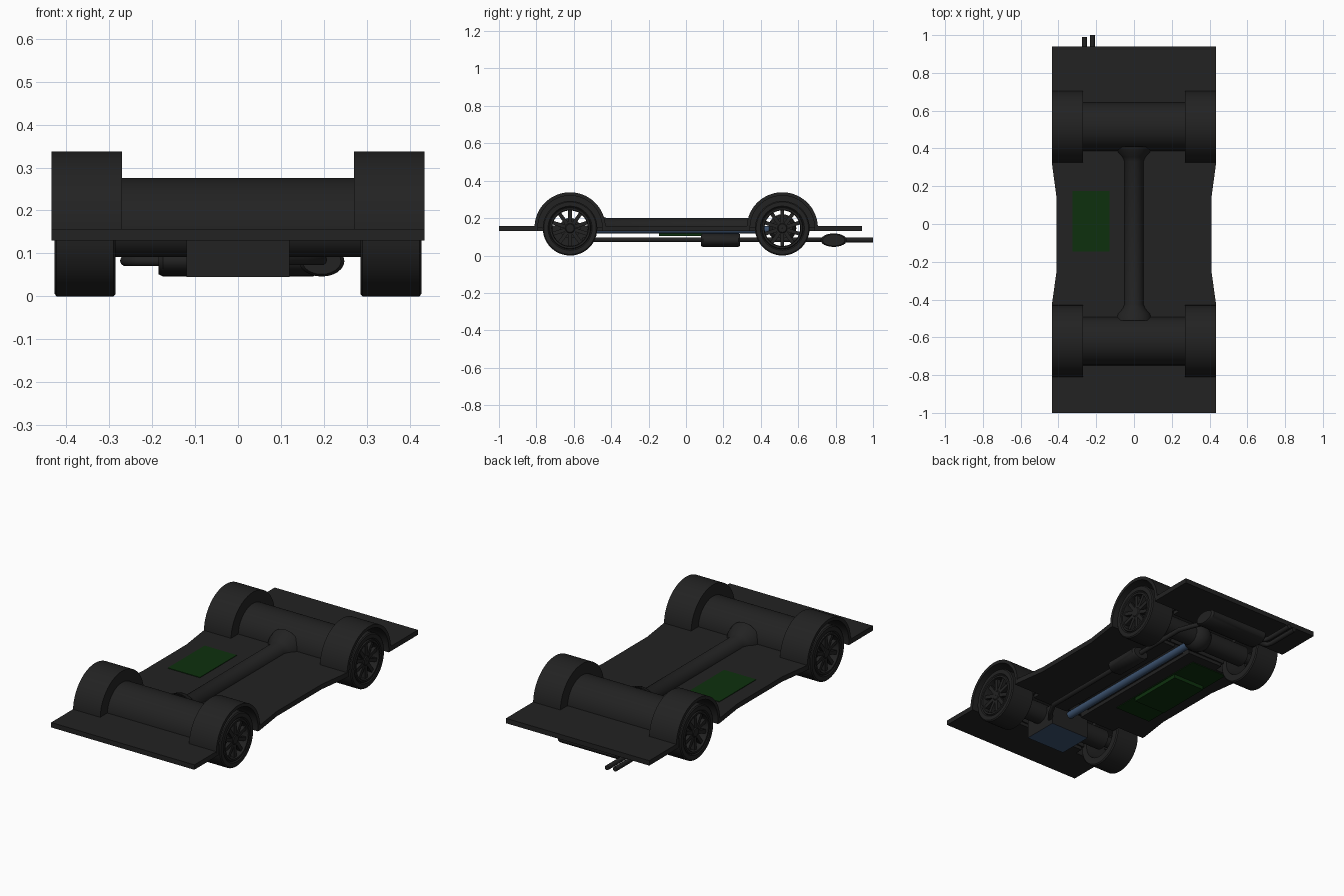
import bpy, bmesh, math
from mathutils import Matrix, Vector

if "Cube" in bpy.data.objects:
    bpy.data.objects.remove(bpy.data.objects["Cube"], do_unlink=True)


def material(name, rgb):
    m = bpy.data.materials.new(name)
    m.use_nodes = True
    m.diffuse_color = (*rgb, 1)
    bsdf = m.node_tree.nodes["Principled BSDF"]
    bsdf.inputs["Base Color"].default_value = (*rgb, 1)
    bsdf.inputs["Roughness"].default_value = 0.8
    return m


DARK = material("charcoal", (0.016, 0.016, 0.016))
GREEN = material("dark green", (0.004, 0.03, 0.004))
BLUE = material("steel blue", (0.045, 0.085, 0.16))


def finish(name, bm, mat, smooth=False):
    bmesh.ops.remove_doubles(bm, verts=bm.verts, dist=1e-5)
    bmesh.ops.recalc_face_normals(bm, faces=bm.faces)
    me = bpy.data.meshes.new(name)
    bm.to_mesh(me)
    bm.free()
    me.materials.append(mat)
    ob = bpy.data.objects.new(name, me)
    bpy.context.collection.objects.link(ob)
    if smooth:
        bpy.ops.object.select_all(action='DESELECT')
        ob.select_set(True)
        bpy.context.view_layer.objects.active = ob
        bpy.ops.object.shade_smooth_by_angle(angle=math.radians(35))
    return ob


def add_box(bm, lo, hi, matrix=Matrix()):
    lo, hi = Vector(lo), Vector(hi)
    m = matrix @ Matrix.Translation((lo + hi) / 2) @ Matrix.Diagonal((*(hi - lo), 1))
    bmesh.ops.create_cube(bm, size=1, matrix=m)


def box(name, lo, hi, mat):
    bm = bmesh.new()
    add_box(bm, lo, hi)
    return finish(name, bm, mat)


def slab(name, outline, z0, z1, mat):
    bm = bmesh.new()
    face = bm.faces.new([bm.verts.new((x, y, z0)) for x, y in outline])
    up = bmesh.ops.extrude_face_region(bm, geom=[face])["geom"]
    bmesh.ops.translate(bm, vec=(0, 0, z1 - z0),
                        verts=[v for v in up if isinstance(v, bmesh.types.BMVert)])
    return finish(name, bm, mat)


def loft(name, rings, mat, closed):
    """Skin closed rings of points; closed joins the last ring to the first."""
    bm = bmesh.new()
    loops = [[bm.verts.new(p) for p in ring] for ring in rings]
    pairs = list(zip(loops, loops[1:] + loops[:1]))
    for a, b in pairs if closed else pairs[:-1]:
        for i in range(len(a)):
            j = (i + 1) % len(a)
            bm.faces.new((a[i], a[j], b[j], b[i]))
    if not closed:
        bm.faces.new(loops[0])
        bm.faces.new(loops[-1])
    return finish(name, bm, mat, True)


def lathe(name, profile, cy, cz, n=48, half=False):
    """Spin a closed (x, radius) profile round an axis along x."""
    span = math.pi if half else 2 * math.pi
    rings = []
    for k in range(n + half):
        a = span * k / n
        rings.append([(x, cy + r * math.cos(a), cz + r * math.sin(a)) for x, r in profile])
    return loft(name, rings, DARK, not half)


def pipe(name, points, radius):
    cu = bpy.data.curves.new(name, 'CURVE')
    cu.dimensions = '3D'
    cu.bevel_depth = radius
    cu.bevel_resolution = 3
    cu.use_fill_caps = True
    sp = cu.splines.new('POLY')
    sp.points.add(len(points) - 1)
    for p, co in zip(sp.points, points):
        p.co = (*co, 1)
    cu.materials.append(DARK)
    bpy.context.collection.objects.link(bpy.data.objects.new(name, cu))


def ellipse(centre, u, v, n=24):
    c, u, v = Vector(centre), Vector(u), Vector(v)
    return [c + u * math.cos(2 * math.pi * i / n) + v * math.sin(2 * math.pi * i / n)
            for i in range(n)]


Z0, Z1, W = 0.13, 0.157, 0.435
FRONT, REAR, HUB = -0.62, 0.515, 0.146
ARCH, TUN, IN = 0.19, 0.128, 0.27

# Floor pan, open under the wheel arches and the tunnels
box("front_floor", (-W, -1, Z0), (W, FRONT - ARCH, Z1), DARK)
box("front_floor_step", (-IN, FRONT - ARCH, Z0), (IN, FRONT - TUN, Z1), DARK)
box("rear_floor", (-W, REAR + ARCH, Z0), (W, 0.94, Z1), DARK)
box("rear_floor_step", (-IN, REAR + TUN, Z0), (IN, REAR + ARCH, Z1), DARK)
for side, s in (("left", 1), ("right", -1)):
    pts = [(0.05, FRONT + TUN), (IN, FRONT + TUN), (IN, FRONT + ARCH), (W, FRONT + ARCH),
           (0.41, -0.25), (0.41, 0.14), (W, REAR - ARCH), (IN, REAR - ARCH),
           (IN, REAR - TUN), (0.05, REAR - TUN)]
    slab(side + "_floor", [(s * x, y) for x, y in pts], Z0, Z1, DARK)

# Central tunnel, flared at both ends
rings = []
for y, r in ((-0.51, 0.095), (-0.475, 0.085), (-0.45, 0.062), (-0.425, 0.05),
             (0.33, 0.05), (0.355, 0.062), (0.38, 0.085), (0.41, 0.095)):
    arc = [(math.cos(math.pi * i / 16), math.sin(math.pi * i / 16)) for i in range(17)]
    outer = [(r * c, y, 0.15 + r * d) for c, d in arc]
    inner = [((r - 0.006) * c, y, 0.15 + (r - 0.006) * d) for c, d in reversed(arc)]
    rings.append(outer + inner)
loft("centre_tunnel", rings, DARK, False)

for end, cy in (("front", FRONT), ("rear", REAR)):
    # Axle tunnel, axle and central housing
    lathe(end + "_axle_tunnel", [(-IN, TUN), (IN, TUN), (IN, TUN - 0.008), (-IN, TUN - 0.008)],
          cy, 0.148, 32, True)
    lathe(end + "_axle", [(-0.3, 0.02), (-0.3, 0.055), (0.3, 0.055), (0.3, 0.02)], cy, HUB, 32)
    for side, s in (("left", 1), ("right", -1)):
        tag = end + "_" + side
        # Wheel arch with a closed inner wall
        arch = [(IN, TUN - 0.008), (IN, ARCH), (W, ARCH), (W, ARCH - 0.018),
                (IN + 0.01, ARCH - 0.018), (IN + 0.01, TUN - 0.008)]
        lathe(tag + "_wheel_arch", [(s * x, r) for x, r in arch], cy, 0.148, 40, True)
        for d in (-1, 1):
            ys = sorted((cy + d * ARCH, cy + d * (ARCH - 0.018)))
            xs = sorted((s * IN, s * W))
            box(tag + "_arch_foot", (xs[0], ys[0], Z0), (xs[1], ys[1], 0.148), DARK)
        # Tyre, rim and hub
        tyre = [(0.285, 0.105), (0.285, 0.14), (0.29, HUB), (0.423, HUB), (0.428, 0.14),
                (0.428, 0.118), (0.422, 0.112), (0.428, 0.108), (0.428, 0.098), (0.41, 0.095)]
        lathe(tag + "_tyre", [(s * x, r) for x, r in tyre], cy, HUB)
        hub = [(0.29, 0.001), (0.29, 0.03), (0.415, 0.03), (0.422, 0.022), (0.422, 0.001)]
        lathe(tag + "_hub", [(s * x, r) for x, r in hub], cy, HUB, 24)
        # Ten spokes
        bm = bmesh.new()
        for k in range(10):
            m = Matrix.Translation((s * 0.408, cy, HUB)) @ Matrix.Rotation(k * math.pi / 5, 4, 'X')
            add_box(bm, (-0.01, -0.01, 0.02), (0.01, 0.01, 0.1), m)
        finish(tag + "_spokes", bm, DARK)

# Front gear housing with a blue sump face
case = box("front_gear_housing", (-0.12, -0.72, 0.045), (0.12, -0.52, 0.16), DARK)
case.data.materials.append(BLUE)
for f in case.data.polygons:
    f.material_index = int(f.normal.z < -0.5)

# Rear differential and drive shaft
bm = bmesh.new()
bmesh.ops.create_uvsphere(bm, u_segments=24, v_segments=12, radius=0.075,
                          matrix=Matrix.Translation((0, REAR, HUB)))
finish("rear_differential", bm, DARK, True)
loft("drive_shaft", [ellipse((0, y, 0.138), (0.02, 0, 0), (0, 0, 0.02)) for y in (-0.53, 0.46)],
     BLUE, False)

# Battery pack: box below, thin panel above, mounting sheet under the floor
box("battery_box", (-0.325, -0.145, 0.105), (-0.13, 0.175, Z0), GREEN)
box("battery_cover", (-0.325, -0.145, Z1), (-0.13, 0.175, Z1 + 0.003), GREEN)
box("battery_sheet", (-0.345, -0.29, Z0 - 0.004), (-0.125, 0.33, Z0), GREEN)

# Exhaust line, resonator, rear silencer and twin tailpipes
pipe("exhaust_pipe", [(0.1, -0.56, 0.085), (0.15, -0.5, 0.085), (0.195, -0.42, 0.085),
                      (0.195, 0.6, 0.085), (0.17, 0.67, 0.085), (0.13, 0.76, 0.085)], 0.013)
loft("resonator", [ellipse((0.195, y, 0.082), (0.053 * k, 0, 0), (0, 0, 0.036 * k))
                   for y, k in ((0.08, 0.85), (0.09, 1), (0.28, 1), (0.29, 0.85))], DARK, False)
loft("rear_silencer", [ellipse((x, 0.79, 0.082), (0, 0.07 * k, 0), (0, 0, 0.036 * k))
                       for x, k in ((-0.185, 0.85), (-0.175, 1), (0.175, 1), (0.185, 0.85))],
     DARK, False)
for name, x, y, end in (("outer_tailpipe", -0.262, 0.8, 0.99), ("inner_tailpipe", -0.22, 0.83, 1.0)):
    pipe(name, [(-0.17, y - 0.03, 0.083), (x + 0.03, y - 0.03, 0.083), (x + 0.008, y - 0.02, 0.083),
                (x, y + 0.01, 0.083), (x, end, 0.083)], 0.013)
